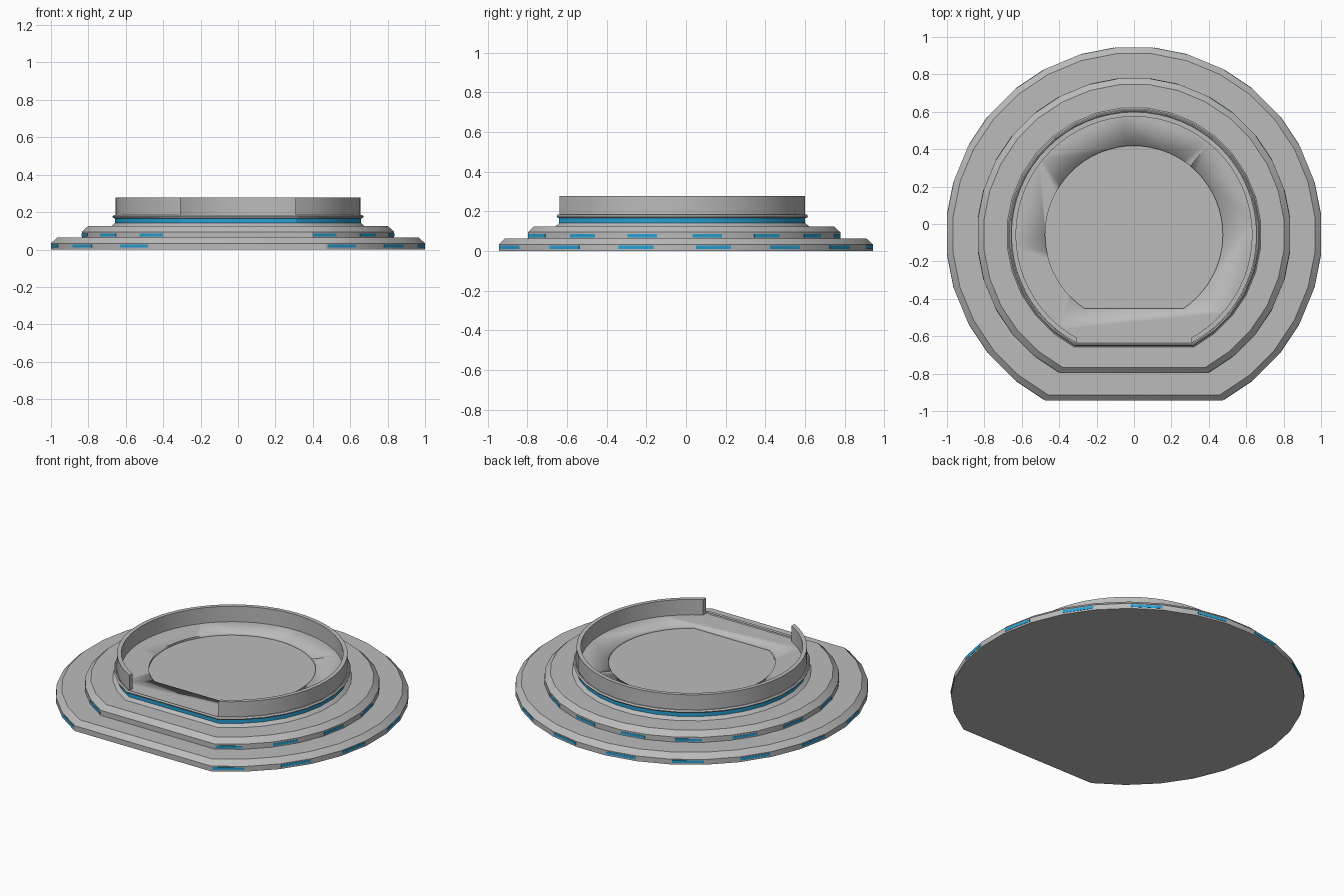
import bpy, bmesh, math
from mathutils import Vector

if "Cube" in bpy.data.objects:
    bpy.data.objects.remove(bpy.data.objects["Cube"])

CY = -0.057            # centre of the round outline; the front is cut flat
CUT = math.radians(151.875)


def material(name, rgb):
    m = bpy.data.materials.new(name)
    m.diffuse_color = (*rgb, 1)
    m.use_nodes = True
    m.node_tree.nodes["Principled BSDF"].inputs["Base Color"].default_value = m.diffuse_color
    return m


GREY = material("metal grey", (0.50, 0.50, 0.50))
BLUE = material("light blue", (0.02, 0.35, 0.65))


def outline(r, z, n=27, cut=CUT):
    """Round outline, closed by a straight chord at the front."""
    angles = [-cut + 2 * cut * i / n for i in range(n + 1)]
    return [Vector((r * math.sin(a), CY + r * math.cos(a), z)) for a in angles]


def finish(name, bm, mats=(GREY,), smooth=True):
    bmesh.ops.recalc_face_normals(bm, faces=bm.faces)
    me = bpy.data.meshes.new(name)
    bm.to_mesh(me)
    bm.free()
    ob = bpy.data.objects.new(name, me)
    bpy.context.collection.objects.link(ob)
    for m in mats:
        me.materials.append(m)
    if smooth:
        bpy.ops.object.select_all(action='DESELECT')
        ob.select_set(True)
        bpy.context.view_layer.objects.active = ob
        bpy.ops.object.shade_smooth_by_angle(angle=math.radians(25))
    return ob


def stack(name, profile, mats=(GREY,), blue=None, n=27, cut=CUT):
    """Capped loft through (radius, height) pairs; segment 'blue' is lit."""
    bm = bmesh.new()
    rings = [[bm.verts.new(p) for p in outline(r, z, n, cut)] for r, z in profile]
    for k, (a, b) in enumerate(zip(rings, rings[1:])):
        for i in range(len(a)):
            j = (i + 1) % len(a)
            f = bm.faces.new((a[i], a[j], b[j], b[i]))
            f.material_index = 1 if k == blue else 0
    bm.faces.new(rings[0])
    bm.faces.new(rings[-1])
    return finish(name, bm, mats)


def light_strips(name, r, z0, z1):
    """Thin plates on every second side of a step."""
    bm = bmesh.new()
    pts = outline(r, 0)
    for i in range(0, 27):
        if i % 2:
            continue
        a, b = pts[i], pts[i + 1]
        d = b - a
        out = Vector((-d.y, d.x, 0)).normalized() * 0.002
        a, b = a + d * 0.04, b - d * 0.04
        corners = [p + o + Vector((0, 0, z)) for z in (z0, z1)
                   for p, o in ((a, -out), (b, -out), (b, out), (a, out))]
        v = [bm.verts.new(c) for c in corners]
        for q in ((0, 1, 2, 3), (4, 5, 6, 7), (0, 1, 5, 4),
                  (1, 2, 6, 5), (2, 3, 7, 6), (3, 0, 4, 7)):
            bm.faces.new([v[k] for k in q])
    finish(name, bm, (BLUE,), smooth=False)


# Two bevelled steps with lights along their edges
stack("base_step", [(1.005, 0), (1.005, 0.033), (0.972, 0.063)])
stack("middle_step", [(0.839, 0.06), (0.839, 0.095), (0.806, 0.125)])
light_strips("base_lights", 1.005, 0.01, 0.027)
light_strips("middle_lights", 0.839, 0.069, 0.085)

# Collar with glowing band, rim and floor
collar = stack("collar", [(0.687, 0.12), (0.66, 0.142), (0.66, 0.166), (0.672, 0.169),
                          (0.675, 0.177), (0.668, 0.185), (0.662, 0.185), (0.657, 0.18)],
               (GREY, BLUE), blue=1)

# Shallow recess in the floor
cutter = stack("recess_cutter", [(0.475, 0.168), (0.475, 0.22)],
               n=52, cut=math.radians(146.25))
cutter.hide_render = True
cutter.hide_viewport = True
mod = collar.modifiers.new("recess", 'BOOLEAN')
mod.object = cutter
mod.operation = 'DIFFERENCE'
mod.solver = 'EXACT'

# Upright wall, open at the front with ends cut straight
bm = bmesh.new()
loops = []
for r, z in ((0.656, 0.175), (0.656, 0.277), (0.631, 0.277), (0.631, 0.175)):
    cut = math.pi - math.asin(0.307 / r)
    loops.append([bm.verts.new(p) for p in outline(r, z, 54, cut)])
for a, b in zip(loops, loops[1:] + loops[:1]):
    for i in range(54):
        bm.faces.new((a[i], a[i + 1], b[i + 1], b[i]))
for end in (0, -1):
    bm.faces.new([l[end] for l in loops])
finish("wall", bm)
